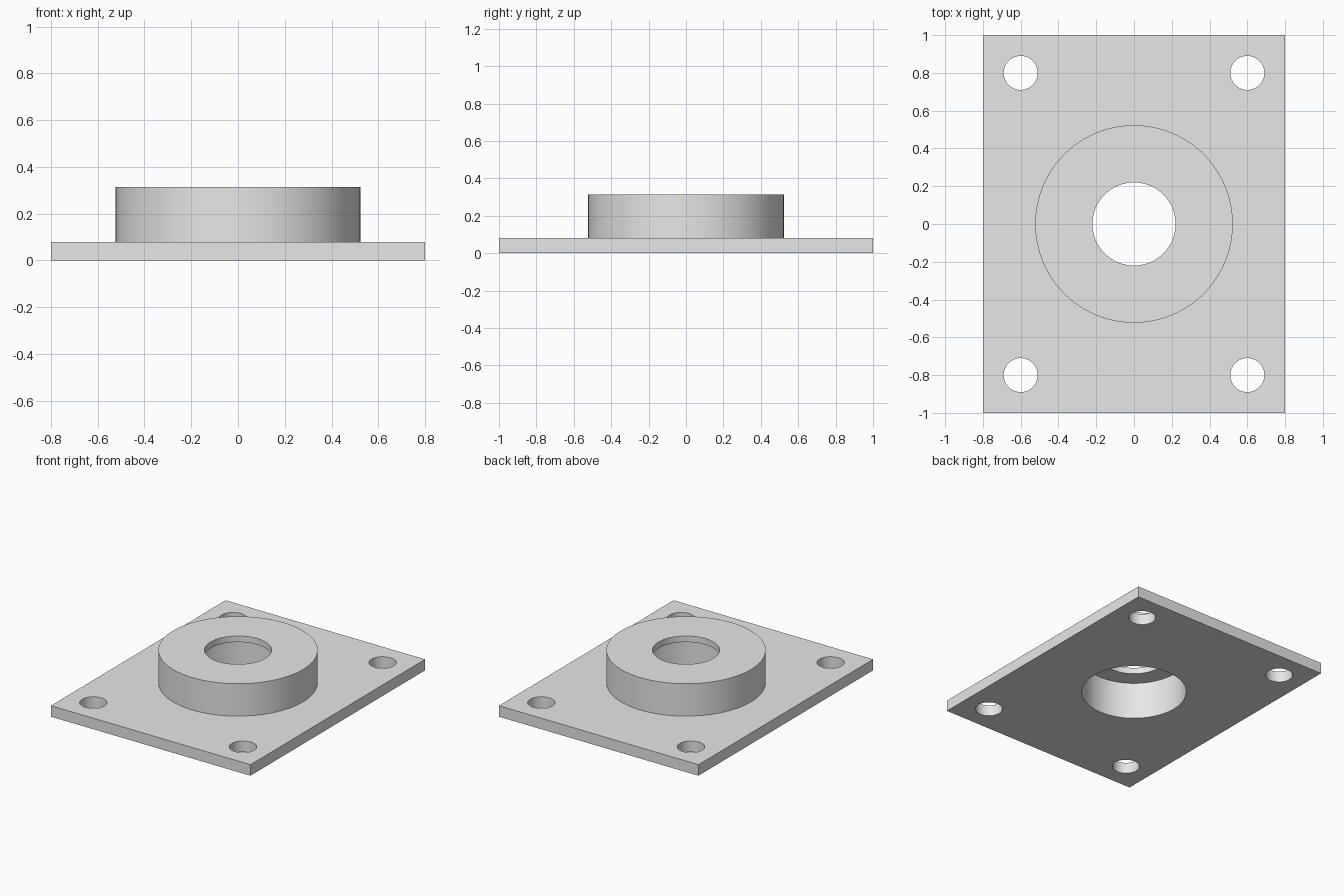
import bpy
import math

cube = bpy.data.objects.get("Cube")
if cube:
    bpy.data.objects.remove(cube, do_unlink=True)

PLATE_TOP, BOSS_TOP, LEDGE = 0.08, 0.315, 0.27

grey = bpy.data.materials.new("light grey metal")
grey.use_nodes = True
grey.diffuse_color = (0.8, 0.8, 0.8, 1)
grey.node_tree.nodes["Principled BSDF"].inputs["Base Color"].default_value = grey.diffuse_color


def cylinder(name, radius, bottom, top, x=0, y=0, sides=96):
    bpy.ops.mesh.primitive_cylinder_add(
        vertices=sides, radius=radius, depth=top - bottom,
        location=(x, y, (bottom + top) / 2))
    obj = bpy.context.object
    obj.name = name
    obj.data.materials.append(grey)
    return obj


def combine(target, tool, operation):
    mod = target.modifiers.new(tool.name, 'BOOLEAN')
    mod.operation = operation
    mod.solver = 'EXACT'
    mod.object = tool
    bpy.context.view_layer.objects.active = target
    bpy.ops.object.modifier_apply(modifier=mod.name)
    bpy.data.objects.remove(tool, do_unlink=True)


# Rectangular base plate
bpy.ops.mesh.primitive_cube_add(size=1, location=(0, 0, PLATE_TOP / 2))
flange = bpy.context.object
flange.name = "flange_bearing_housing"
flange.scale = (1.6, 2, PLATE_TOP)
bpy.ops.object.transform_apply(location=True, rotation=False, scale=True)
flange.data.materials.append(grey)

# Raised round boss, rooted inside the plate
combine(flange, cylinder("boss", 0.523, PLATE_TOP / 2, BOSS_TOP), 'UNION')

# Wide bearing pocket from below, narrower shaft hole through the lip
combine(flange, cylinder("bearing_pocket", 0.35, -0.1, LEDGE), 'DIFFERENCE')
combine(flange, cylinder("shaft_hole", 0.22, 0.1, 0.5), 'DIFFERENCE')

# Four corner bolt holes
for x in (-0.6, 0.6):
    for y in (-0.8, 0.8):
        combine(flange, cylinder("bolt_hole", 0.09, -0.1, 0.2, x, y, 48), 'DIFFERENCE')

# Smooth round walls, crisp edges
bpy.ops.object.select_all(action='DESELECT')
flange.select_set(True)
bpy.context.view_layer.objects.active = flange
bpy.ops.object.shade_smooth_by_angle(angle=math.radians(30))
